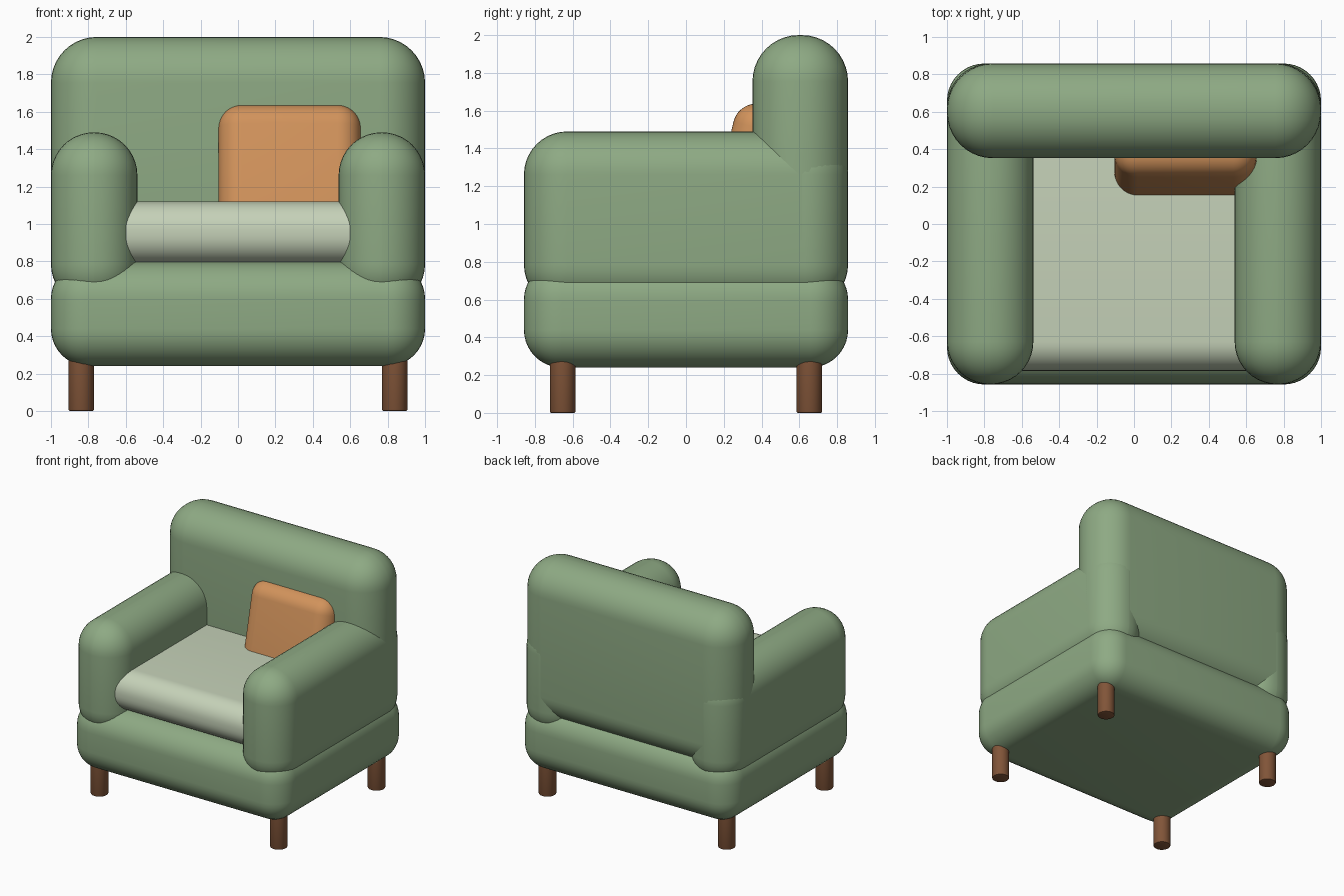
import bpy, bmesh, math
from mathutils import Matrix, Vector

cube = bpy.data.objects.get("Cube")
if cube:
    bpy.data.objects.remove(cube, do_unlink=True)


def material(name, rgb):
    mat = bpy.data.materials.new(name)
    mat.use_nodes = True
    col = (*rgb, 1.0)
    mat.diffuse_color = col
    bsdf = mat.node_tree.nodes["Principled BSDF"]
    bsdf.inputs["Base Color"].default_value = col
    bsdf.inputs["Roughness"].default_value = 0.8
    return mat


green = material("sage green fabric", (0.27, 0.40, 0.23))
pale = material("pale green fabric", (0.56, 0.64, 0.48))
orange = material("orange fabric", (0.64, 0.29, 0.105))
wood = material("brown wood", (0.22, 0.09, 0.04))


def finish(name, bm, mat, location=(0, 0, 0), tilt=0.0):
    mesh = bpy.data.meshes.new(name)
    bm.to_mesh(mesh)
    bm.free()
    mesh.materials.append(mat)
    obj = bpy.data.objects.new(name, mesh)
    bpy.context.collection.objects.link(obj)
    obj.location = location
    obj.rotation_euler.x = tilt
    bpy.ops.object.select_all(action='DESELECT')
    obj.select_set(True)
    bpy.context.view_layer.objects.active = obj
    bpy.ops.object.shade_smooth_by_angle(angle=math.radians(35))
    return obj


def soft_box(name, mat, low, high, radius, tilt=0.0, edge_rule=None):
    """Box between two corners with rounded edges, tilted about its centre."""
    low, high = Vector(low), Vector(high)
    bm = bmesh.new()
    bmesh.ops.create_cube(bm, size=1)
    bmesh.ops.scale(bm, vec=high - low, verts=bm.verts)
    edges = [e for e in bm.edges if edge_rule is None or edge_rule(e)]
    bmesh.ops.bevel(bm, geom=edges, offset=radius, offset_type='OFFSET',
                    segments=10, profile=0.5, affect='EDGES', clamp_overlap=True)
    return finish(name, bm, mat, (low + high) / 2, tilt)


# Upholstered frame
soft_box("seat_base", green, (-1, -0.858, 0.24), (1, 0.858, 0.80), 0.20)
soft_box("backrest", green, (-1, 0.352, 0.67), (1, 0.858, 2.0), 0.245)
for side, sx in (("left", 1), ("right", -1)):
    x0, x1 = sorted((sx * 0.538, sx * 1.0))
    soft_box(side + "_arm", green, (x0, -0.858, 0.556), (x1, 0.858, 1.49), 0.229)

# Seat cushion, rounded along its front and back edges
soft_box("seat_cushion", pale, (-0.72, -0.785, 0.785), (0.72, 0.55, 1.12), 0.155,
         edge_rule=lambda e: abs(e.verts[0].co.x - e.verts[1].co.x) > 0.1)

# Loose pillow leaning on the backrest
soft_box("pillow", orange, (-0.105, 0.19, 0.88), (0.657, 0.47, 1.64), 0.125,
         tilt=math.radians(-13))

# Round legs
for fb, y in (("front", -0.653), ("back", 0.653)):
    for side, x in (("left", 0.838), ("right", -0.838)):
        bm = bmesh.new()
        bmesh.ops.create_cone(bm, cap_ends=True, segments=32, radius1=0.068,
                              radius2=0.068, depth=0.32,
                              matrix=Matrix.Translation((0, 0, 0.16)))
        rim = [e for e in bm.edges if all(v.co.z < 0.01 for v in e.verts)]
        bmesh.ops.bevel(bm, geom=rim, offset=0.008, segments=2,
                        profile=0.5, affect='EDGES')
        finish(f"{fb}_{side}_leg", bm, wood, (x, y, 0))
